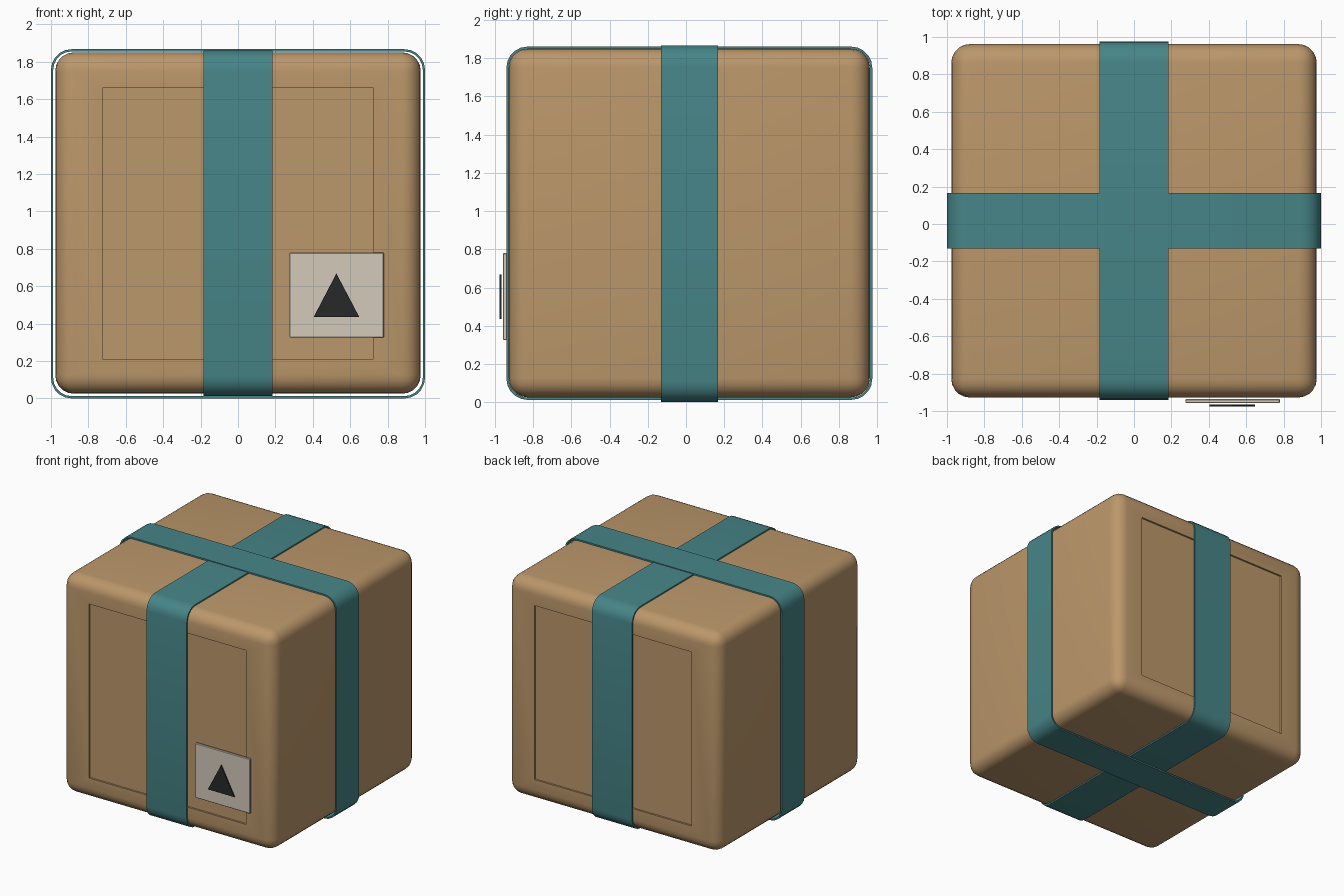
import bpy, bmesh, math
from mathutils import Vector

if "Cube" in bpy.data.objects:
    bpy.data.objects.remove(bpy.data.objects["Cube"])


def material(name, rgb):
    m = bpy.data.materials.new(name)
    m.diffuse_color = (*rgb, 1)
    m.use_nodes = True
    m.node_tree.nodes["Principled BSDF"].inputs["Base Color"].default_value = m.diffuse_color
    return m


CARD = material("cardboard", (0.50, 0.31, 0.145))
TEAL = material("teal_strap", (0.062, 0.235, 0.245))
PAPER = material("paper", (0.65, 0.59, 0.49))
INK = material("ink", (0.02, 0.022, 0.022))


def finish(bm, name, mat, smooth=True):
    bmesh.ops.recalc_face_normals(bm, faces=bm.faces)
    me = bpy.data.meshes.new(name)
    bm.to_mesh(me)
    bm.free()
    ob = bpy.data.objects.new(name, me)
    bpy.context.collection.objects.link(ob)
    me.materials.append(mat)
    if smooth:
        bpy.ops.object.select_all(action='DESELECT')
        ob.select_set(True)
        bpy.context.view_layer.objects.active = ob
        bpy.ops.object.shade_smooth_by_angle(angle=math.radians(35))
    return ob


def box(lo, hi, bevel, segments):
    bm = bmesh.new()
    bmesh.ops.create_cube(bm, size=1)
    lo, hi = Vector(lo), Vector(hi)
    for v in bm.verts:
        v.co = Vector([lo[i] if v.co[i] < 0 else hi[i] for i in range(3)])
    bmesh.ops.bevel(bm, geom=bm.edges[:], offset=bevel, segments=segments,
                    profile=0.5, affect='EDGES')
    return bm


def rounded_rect(a0, a1, b0, b1, r, n=5):
    pts = []
    corners = [(a1 - r, b1 - r), (a0 + r, b1 - r), (a0 + r, b0 + r), (a1 - r, b0 + r)]
    for k, (ca, cb) in enumerate(corners):
        for i in range(n + 1):
            t = math.pi / 2 * (k + i / n)
            pts.append((ca + r * math.cos(t), cb + r * math.sin(t)))
    return pts


def strap(name, a0, a1, z0, z1, w0, w1, place, r=0.11, t=0.012):
    """Closed band: rounded outer and inner loops, swept across its width."""
    outer = rounded_rect(a0, a1, z0, z1, r)
    inner = rounded_rect(a0 + t, a1 - t, z0 + t, z1 - t, r - t)
    bm = bmesh.new()
    loops = [[bm.verts.new(place(a, w, z)) for a, z in loop]
             for loop, w in ((outer, w0), (outer, w1), (inner, w1), (inner, w0))]
    n = len(outer)
    for k in range(4):
        p, q = loops[k], loops[(k + 1) % 4]
        for i in range(n):
            j = (i + 1) % n
            bm.faces.new((p[i], p[j], q[j], q[i]))
    return finish(bm, name, TEAL)


# Box body with a shallow recessed panel on front and back
bm = box((-0.977, -0.928, 0.025), (0.977, 0.962, 1.85), 0.1, 5)
bm.normal_update()
for s in (-1, 1):
    face = max((f for f in bm.faces if f.normal.y * s > 0.99), key=lambda f: f.calc_area())
    bmesh.ops.inset_individual(bm, faces=[face], thickness=0.1)
    for v in face.verts:
        v.co.x = math.copysign(0.725, v.co.x)
        v.co.z = 0.21 if v.co.z < 0.9 else 1.66
    bmesh.ops.inset_individual(bm, faces=[face], thickness=0.0)
    for v in face.verts:
        v.co.y -= s * 0.015
finish(bm, "box_body", CARD)

# Two straps crossing on top and bottom
strap("side_to_side_strap", -1, 1, 0, 1.867, -0.13, 0.167, lambda a, w, z: (a, w, z))
strap("front_to_back_strap", -0.94, 0.975, 0.012, 1.861, -0.185, 0.185,
      lambda a, w, z: (w, a, z))

# Paper label
finish(box((0.275, -0.958, 0.325), (0.78, -0.936, 0.78), 0.004, 1), "label", PAPER, False)

# Triangle mark on the label
bm = bmesh.new()
tri = bm.faces.new([bm.verts.new((x, -0.966, z))
                    for x, z in ((0.405, 0.436), (0.648, 0.436), (0.526, 0.668))])
ext = bmesh.ops.extrude_face_region(bm, geom=[tri], use_keep_orig=True)
for v in ext["geom"]:
    if isinstance(v, bmesh.types.BMVert):
        v.co.y = -0.976
finish(bm, "triangle_mark", INK, False)
